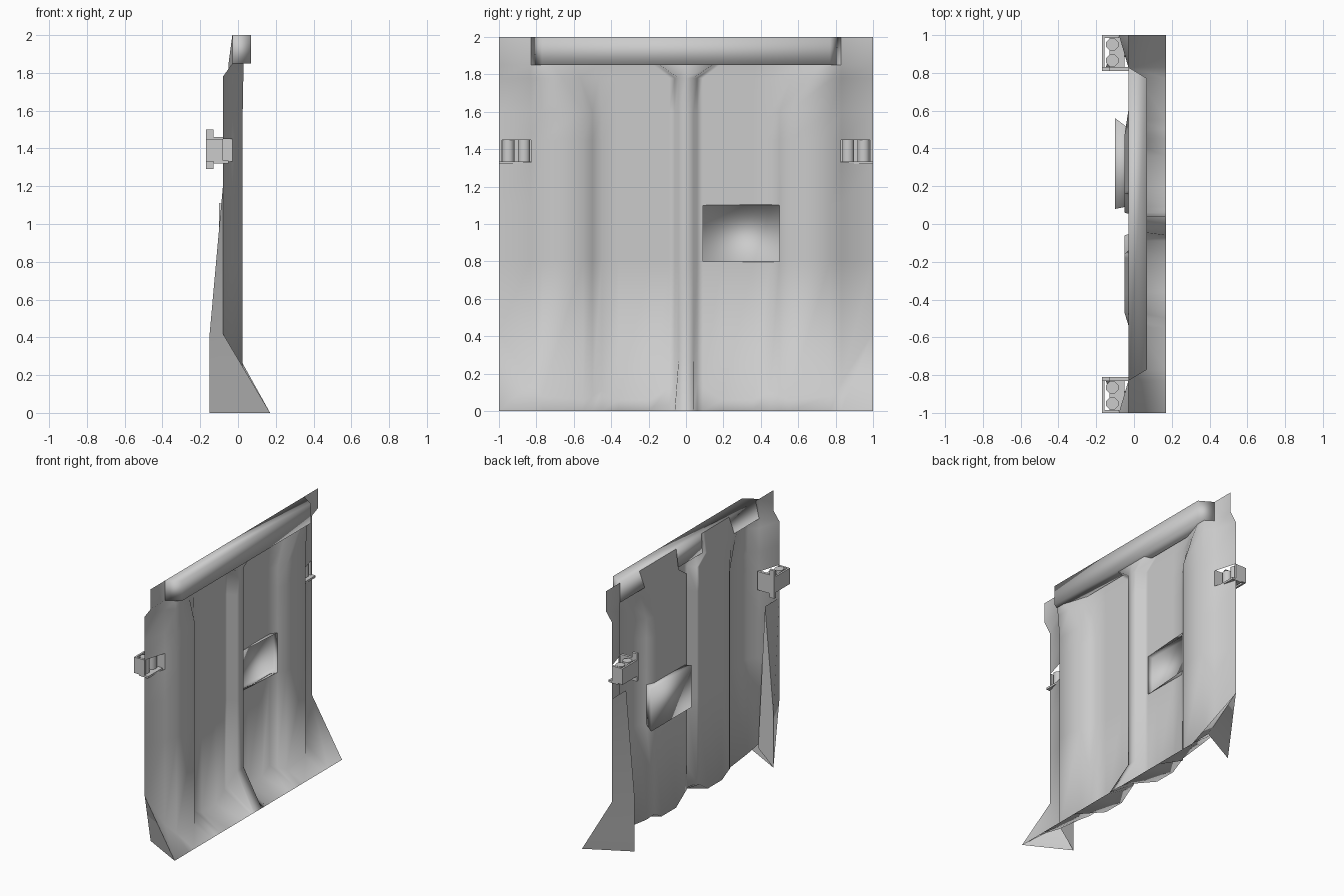
import bpy, math

if "Cube" in bpy.data.objects:
    bpy.data.objects.remove(bpy.data.objects["Cube"])


def make(name, verts, faces, angle=None):
    me = bpy.data.meshes.new(name)
    me.from_pydata(verts, [], faces)
    me.update()
    ob = bpy.data.objects.new(name, me)
    bpy.context.collection.objects.link(ob)
    bpy.context.view_layer.objects.active = ob
    ob.select_set(True)
    if angle is None:
        me.polygons.foreach_set("use_smooth", [True] * len(me.polygons))
    else:
        bpy.ops.object.shade_smooth_by_angle(angle=math.radians(angle))
    ob.select_set(False)
    return ob


def prism(name, outline, z0, z1, angle=30):
    n = len(outline)
    v = [(x, y, z0) for x, y in outline] + [(x, y, z1) for x, y in outline]
    f = [tuple(range(n))[::-1], tuple(range(n, 2 * n))]
    f += [(i, (i + 1) % n, (i + 1) % n + n, i + n) for i in range(n)]
    return make(name, v, f, angle)


def box(name, x0, x1, y0, y1, z0, z1):
    return prism(name, [(x0, y0), (x1, y0), (x1, y1), (x0, y1)], z0, z1)


# Corrugated wall: (y, wall depth x, depth under beam, y under beam, height where the foot flares)
half = [(0, .02, .025, 0, .27), (.04, .02, .025, .14, .27), (.06, -.05, -.05, .16, .15),
        (.09, -.05, -.05, .18, .13), (.19, -.05, -.05, .24, .06), (.36, -.05, -.05, .37, .06),
        (.45, -.05, -.05, .47, .11), (.5, -.02, -.01, .6, .08), (.55, .02, .03, .72, .06),
        (.77, .025, .03, .79, .08), (.83, -.03, -.03, .83, .15), (1, -.08, -.03, 1, .42)]
cols = [(-y, x, t, -ty, f) for y, x, t, ty, f in half[:0:-1]] + half


def column(y, x, t, ty, flare):
    pts = [(.17, y, 0), (x, y, flare)]
    pts += [(x, y, z) for z in (.8, 1.1, 1.33, 1.45, 1.6)]
    k = 0 if abs(y) < .3 or abs(y) > .9 else .65   # how far the upper row has moved
    pts += [(x + (t - x) * k, y + (ty - y) * k, 1.78), (t, ty, 1.85), (-.03, ty, 2)]
    return pts


rows = 10
verts = [p for c in cols for p in column(*c)]
faces = []
for i in range(len(cols) - 1):
    ya, yb = sorted((cols[i][0], cols[i + 1][0]))
    for j in range(rows - 1):
        if j == 2 and ya > .08 and yb < .51:              # opening of the wall box
            continue
        if j == 4 and (ya > .82 or yb < -.82):            # edge notches
            continue
        a = i * rows + j
        faces.append((a, a + rows, a + rows + 1, a + 1))
make("wall_panel", verts, faces)

# Top beam
prism("top_beam", [(-.03, -.83), (.07, -.77), (.07, .77), (-.03, .83)], 1.85, 2, 180)

# Recessed box behind the wall, open to the front
front = [(-.05, .09, .8), (-.02, .5, .8), (-.02, .5, 1.1), (-.05, .09, 1.1)]
back = [(-.1, .08, .79), (-.1, .56, .79), (-.1, .56, 1.11), (-.1, .08, 1.11)]
make("wall_box", front + back,
     [(4, 5, 6, 7)] + [(i, (i + 1) % 4, (i + 1) % 4 + 4, i + 4) for i in range(4)], 180)

for s, side in ((-1, "near"), (1, "far")):
    # Tapered backing wedge behind each edge
    v = [(-.08, s, 1.2), (-.08, s, .42), (.17, s, 0), (-.15, s * .83, 0),
         (-.15, s * .83, .42), (-.08, s * .83, 1.2), (-.03, s * .82, .12)]
    make("edge_backing_" + side, v,
         [(0, 1, 4, 5), (1, 2, 3, 4), (5, 4, 6), (4, 3, 6)], 60)

    # Latch in the edge notch: tray, inner wall, clip, arm and two round cups
    ya, yb = sorted((s * .81, s))
    box("latch_tray_" + side, -.13, -.05, ya, yb, 1.32, 1.335)
    box("latch_back_" + side, -.17, -.155, ya, yb, 1.33, 1.45)
    ya, yb = sorted((s * .81, s * .83))
    box("latch_inner_wall_" + side, -.14, -.03, ya, yb, 1.32, 1.46)
    box("latch_clip_" + side, -.17, -.13, ya, yb, 1.29, 1.5)
    ya, yb = sorted((s * .985, s))
    box("latch_outer_arm_" + side, -.17, -.08, ya, yb, 1.33, 1.45)
    for k, c in enumerate((.866, .95)):
        ring = [(-.115 + .035 * math.cos(a * math.pi / 4 + math.pi / 8),
                 s * c + .035 * math.sin(a * math.pi / 4 + math.pi / 8)) for a in range(8)]
        prism(f"latch_cup_{side}_{k}", ring, 1.335, 1.45, 50)
